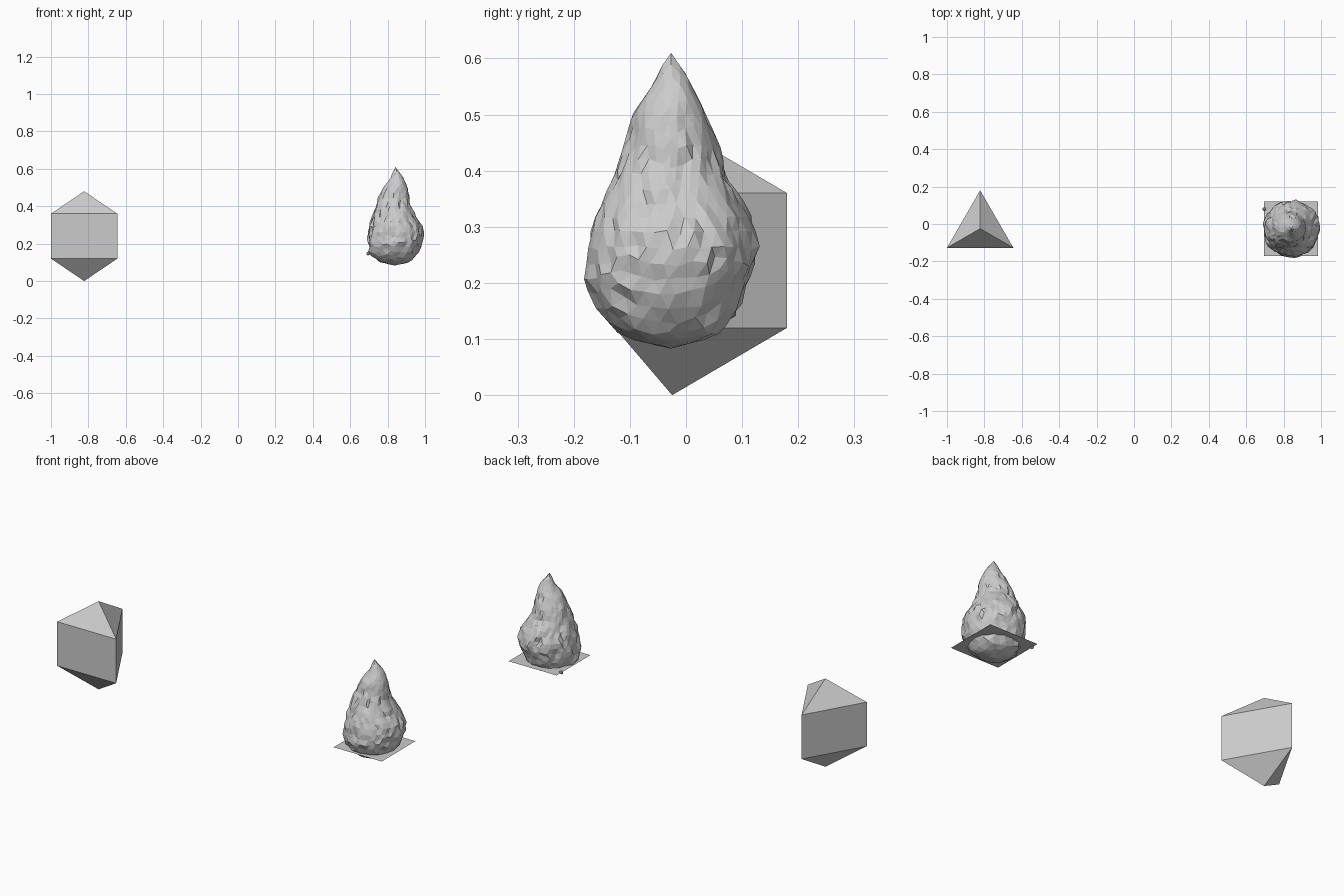
import bpy, bmesh, math
from mathutils import Vector, noise

if "Cube" in bpy.data.objects:
    bpy.data.objects.remove(bpy.data.objects["Cube"])

grey = bpy.data.materials.new("light grey")
grey.diffuse_color = (0.6, 0.6, 0.6, 1)
grey.use_nodes = True
grey.node_tree.nodes["Principled BSDF"].inputs["Base Color"].default_value = grey.diffuse_color


def make_object(name, bm):
    mesh = bpy.data.meshes.new(name)
    bm.to_mesh(mesh)
    bm.free()
    mesh.materials.append(grey)
    obj = bpy.data.objects.new(name, mesh)
    bpy.context.collection.objects.link(obj)
    return obj


# Three-sided crystal: prism with a pointed cap at each end
bm = bmesh.new()
cx, cy, radius = -0.8225, -0.0247, 0.205


def triangle(z):
    angles = [math.radians(90 + 120 * i) for i in range(3)]
    return [bm.verts.new((cx + radius * math.cos(a), cy + radius * math.sin(a), z)) for a in angles]


low, high = triangle(0.12), triangle(0.36)
tip_low, tip_high = bm.verts.new((cx, cy, 0)), bm.verts.new((cx, cy, 0.48))
for i in range(3):
    j = (i + 1) % 3
    bm.faces.new((low[i], low[j], high[j], high[i]))
    bm.faces.new((high[i], high[j], tip_high))
    bm.faces.new((low[j], low[i], tip_low))
make_object("crystal", bm)

# Flat square sheet cutting through the rock
bm = bmesh.new()
bmesh.ops.create_grid(bm, x_segments=1, y_segments=1, size=0.145)
bmesh.ops.translate(bm, verts=bm.verts, vec=(0.84, -0.025, 0.146))
make_object("base_sheet", bm)

# Rock outline: height, left, right, front, back
outline = [
    (0.083, 0.835, 0.84, -0.03, -0.025),
    (0.10, 0.76, 0.92, -0.10, 0.04),
    (0.12, 0.725, 0.945, -0.135, 0.075),
    (0.15, 0.70, 0.965, -0.163, 0.10),
    (0.20, 0.69, 0.985, -0.182, 0.115),
    (0.25, 0.685, 1.00, -0.178, 0.132),
    (0.30, 0.697, 0.988, -0.168, 0.125),
    (0.35, 0.712, 0.955, -0.152, 0.097),
    (0.40, 0.733, 0.925, -0.13, 0.073),
    (0.45, 0.75, 0.918, -0.112, 0.058),
    (0.50, 0.775, 0.91, -0.098, 0.036),
    (0.53, 0.80, 0.90, -0.075, 0.022),
    (0.56, 0.82, 0.88, -0.054, 0.008),
    (0.58, 0.825, 0.865, -0.05, -0.003),
    (0.61, 0.84, 0.841, -0.027, -0.026),
]

# Distance along the outline, so facets stay evenly sized
lengths = [0.0]
for a, b in zip(outline, outline[1:]):
    lengths.append(lengths[-1] + math.hypot(b[0] - a[0], (b[2] - b[1] - a[2] + a[1]) / 2))


def outline_at(t):
    d = t * lengths[-1]
    for i in range(len(outline) - 1):
        if d <= lengths[i + 1] or i == len(outline) - 2:
            f = (d - lengths[i]) / (lengths[i + 1] - lengths[i])
            return [p + (q - p) * f for p, q in zip(outline[i], outline[i + 1])]


# Rough teardrop rock with lumps and creases
bm = bmesh.new()
bmesh.ops.create_icosphere(bm, subdivisions=4, radius=1)
for v in bm.verts:
    n = v.co.normalized()
    z, x0, x1, y0, y1 = outline_at(math.acos(max(-1, min(1, -n.z))) / math.pi)
    a = math.atan2(n.y, n.x)
    p = Vector((x0 + x1 + (x1 - x0) * math.cos(a), y0 + y1 + (y1 - y0) * math.sin(a), 2 * z)) / 2
    lump = noise.noise(p * 17) * 0.075 + noise.noise(p * 42 + Vector((5, 3, 8))) * 0.05
    crease = 0.07 * max(0, 1 - abs(noise.noise(Vector((p.x * 16, p.y * 16, p.z * 7)))) * 7)
    scale = min(1.02, 0.985 + lump - crease)
    mid = Vector(((x0 + x1) / 2, (y0 + y1) / 2, p.z))
    v.co = mid + (p - mid) * scale
    if 0.1 < z < 0.56:
        v.co.z += noise.noise(p * 35 + Vector((9, 1, 4))) * 0.008
make_object("rock", bm)

# Small loose chip beside the rock
bm = bmesh.new()
bmesh.ops.create_icosphere(bm, subdivisions=1, radius=0.011)
bmesh.ops.translate(bm, verts=bm.verts, vec=(0.696, 0.08, 0.147))
make_object("rock_chip", bm)
